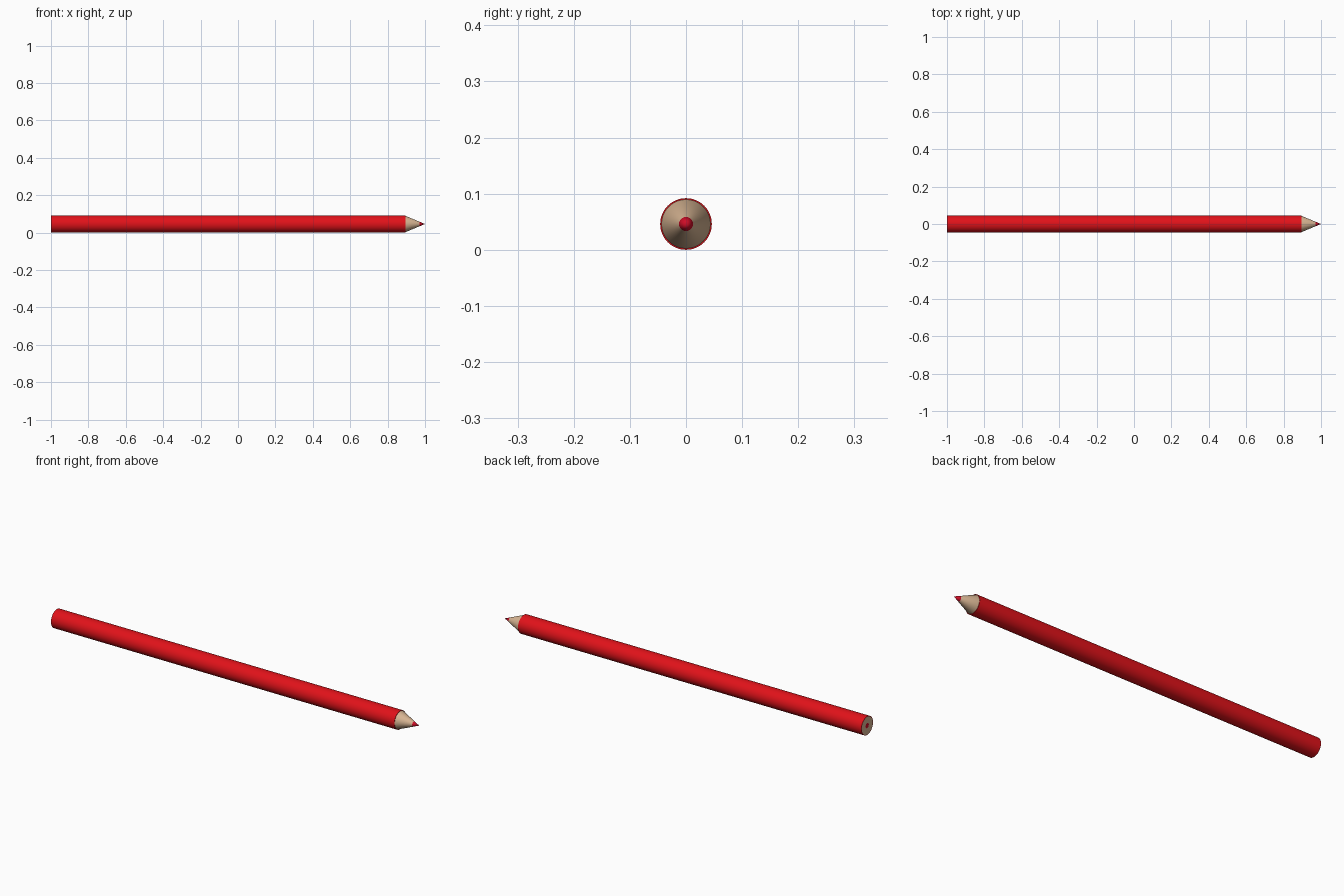
import bpy, bmesh, math
from mathutils import Matrix, Vector

if "Cube" in bpy.data.objects:
    bpy.data.objects.remove(bpy.data.objects["Cube"])

R = 0.046        # outer radius of the painted barrel
WOOD_R = 0.0435  # wood inside the paint
LEAD_R = 0.0125
BACK, SHOULDER, LEAD_X, TIP = -1.0, 0.895, 0.97, 1.0


def material(name, color):
    m = bpy.data.materials.new(name)
    m.diffuse_color = (*color, 1)
    m.use_nodes = True
    m.node_tree.nodes["Principled BSDF"].inputs["Base Color"].default_value = m.diffuse_color
    return m


def lathe(name, profile, mat, steps=64):
    """Spin (x, radius) points around the pencil's long axis."""
    bm = bmesh.new()
    verts = [bm.verts.new((x, 0, r)) for x, r in profile]
    edges = [bm.edges.new(pair) for pair in zip(verts, verts[1:])]
    bmesh.ops.spin(bm, geom=verts + edges, cent=(0, 0, 0), axis=(1, 0, 0),
                   angle=2 * math.pi, steps=steps, use_merge=True)
    bmesh.ops.remove_doubles(bm, verts=bm.verts, dist=1e-5)
    bmesh.ops.recalc_face_normals(bm, faces=bm.faces)
    me = bpy.data.meshes.new(name)
    bm.to_mesh(me)
    bm.free()
    ob = bpy.data.objects.new(name, me)
    bpy.context.collection.objects.link(ob)
    ob.location.z = R
    me.materials.append(mat)
    bpy.ops.object.select_all(action='DESELECT')
    ob.select_set(True)
    bpy.context.view_layer.objects.active = ob
    bpy.ops.object.shade_smooth_by_angle(angle=math.radians(30))
    return ob


red = material("red_paint", (0.75, 0.006, 0.01))
wood = material("bare_wood", (0.68, 0.46, 0.29))
lead = material("red_lead", (0.62, 0.004, 0.02))

# Painted barrel: outer wall with a thin rim at both ends
lathe("barrel", [(BACK, WOOD_R), (BACK, R), (SHOULDER, R), (SHOULDER, WOOD_R),
                 (BACK, WOOD_R)], red)

# Wood: flat back end, sharpened cone in front
lathe("wood_core", [(BACK, LEAD_R), (BACK, WOOD_R), (SHOULDER, WOOD_R),
                    (LEAD_X, LEAD_R), (BACK, LEAD_R)], wood)

# Coloured lead: visible at the back end and as the pointed tip
lathe("lead", [(BACK, 0), (BACK, LEAD_R), (LEAD_X, LEAD_R), (TIP, 0)], lead)
